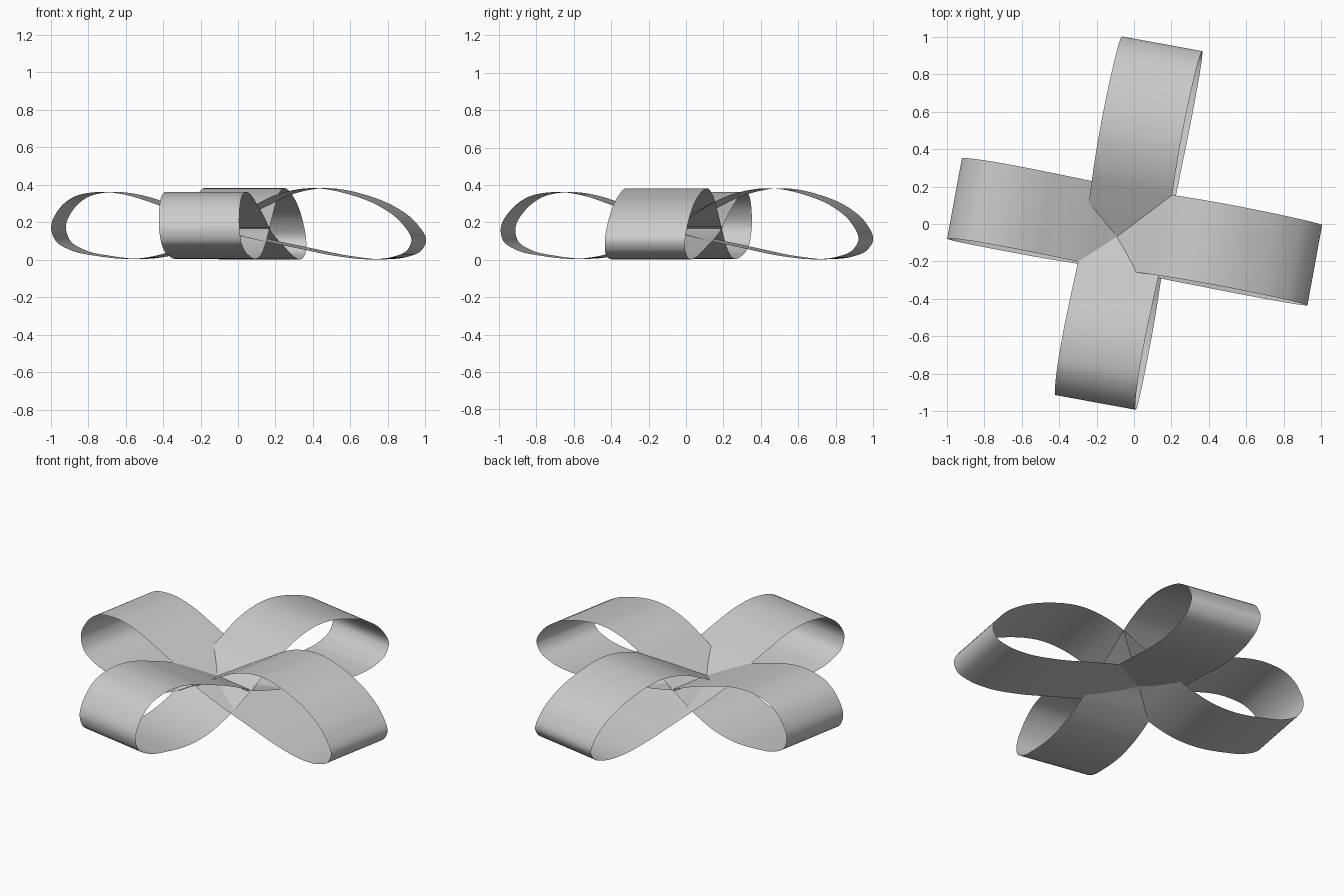
import bpy, bmesh
from mathutils import Vector, geometry

cube = bpy.data.objects.get("Cube")
if cube:
    bpy.data.objects.remove(cube)

ribbon_grey = bpy.data.materials.new("ribbon grey")
ribbon_grey.use_nodes = True
GREY = (0.6, 0.6, 0.6, 1)
ribbon_grey.diffuse_color = GREY
ribbon_grey.node_tree.nodes["Principled BSDF"].inputs["Base Color"].default_value = GREY

CENTRE = Vector((-0.04, -0.03, 0))
HALF_WIDTH = 0.218
LEAN = 0.08
STEPS = 6

# Side profiles of the loops: distance from the centre, height
long_loop = [(-0.075, 0.155), (-0.045, 0.17), (0.14, 0.27), (0.295, 0.345), (0.48, 0.382),
             (0.71, 0.345), (0.865, 0.28), (0.965, 0.2), (1.014, 0.1), (0.985, 0.05),
             (0.91, 0.017), (0.8, 0.003), (0.6, 0.02), (0.4, 0.06), (-0.045, 0.165), (-0.075, 0.175)]
short_loop = [(0.015, 0.157), (0.045, 0.17), (0.2, 0.24), (0.38, 0.305), (0.47, 0.335),
              (0.69, 0.36), (0.805, 0.333), (0.885, 0.27), (0.935, 0.165), (0.915, 0.1),
              (0.835, 0.05), (0.71, 0.022), (0.49, 0.006), (0.365, 0.025), (0.2, 0.085),
              (0.045, 0.165), (0.015, 0.177)]


def smooth_path(points):
    """Pass a smooth curve through the points."""
    pts = [Vector((u, z, 0)) for u, z in points]
    ext = [pts[0] * 2 - pts[1]] + pts + [pts[-1] * 2 - pts[-2]]
    path = [pts[0]]
    for a, b, c, d in zip(ext, ext[1:], ext[2:], ext[3:]):
        # Tangents are scaled to the local spacing so uneven points stay smooth
        la, lb, lc = (b - a).length, (c - b).length, (d - c).length
        tb = ((b - a) / la * lb + (c - b) / lb * la) / (la + lb)
        tc = ((c - b) / lb * lc + (d - c) / lc * lb) / (lb + lc)
        path += geometry.interpolate_bezier(b, b + tb * lb / 3, c - tc * lb / 3, c, STEPS + 1)[1:]
    return path


def ribbon_loop(name, profile, direction):
    """Sweep a flat strip across the profile, pointing out in one direction."""
    out = Vector(direction).normalized()
    side = Vector((-out.y, out.x, 0))
    bm = bmesh.new()
    rows = []
    for p in smooth_path(profile):
        shift = LEAN * (p.y - 0.19)
        mid = CENTRE + out * p.x + Vector((-shift, shift, p.y))
        rows.append([bm.verts.new(mid + side * w) for w in (-HALF_WIDTH, HALF_WIDTH)])
    for r, s in zip(rows, rows[1:]):
        bm.faces.new((r[0], s[0], s[1], r[1])).smooth = True
    mesh = bpy.data.meshes.new(name)
    bm.to_mesh(mesh)
    bm.free()
    mesh.materials.append(ribbon_grey)
    obj = bpy.data.objects.new(name, mesh)
    bpy.context.collection.objects.link(obj)


# Four loops of the bow, a quarter turn apart
ribbon_loop("left_loop", long_loop, (0.984, -0.18, 0))
ribbon_loop("back_loop", long_loop, (0.18, 0.984, 0))
ribbon_loop("right_loop", short_loop, (-0.984, 0.18, 0))
ribbon_loop("front_loop", short_loop, (-0.18, -0.984, 0))
